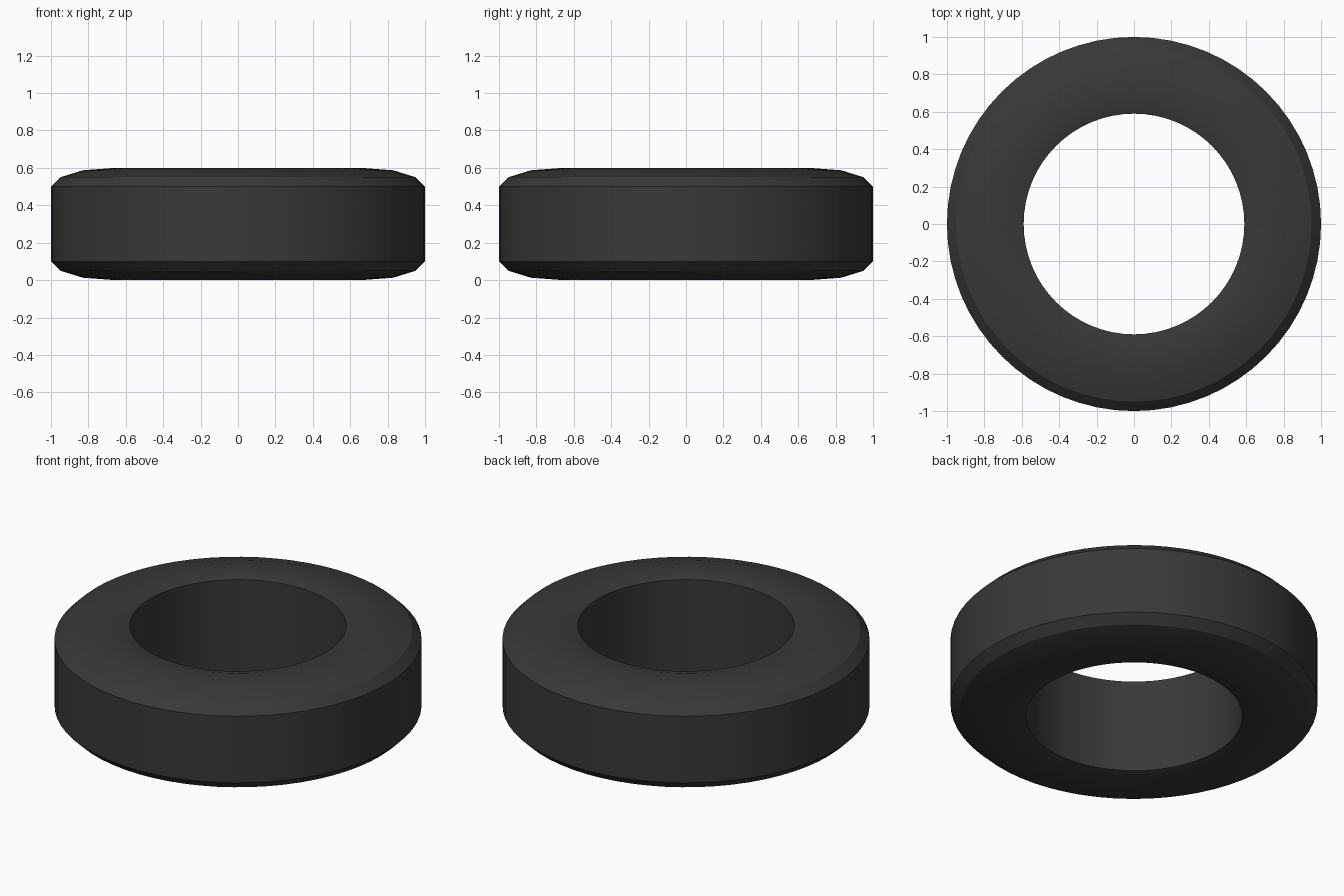
import bpy, bmesh, math

if "Cube" in bpy.data.objects:
    bpy.data.objects.remove(bpy.data.objects["Cube"])

SEGMENTS = 64

# upper half of the tyre section: (radius, height above mid-plane)
half = [(0.59, 0.28), (0.66, 0.30), (0.83, 0.287), (0.95, 0.25), (1.0, 0.20)]
profile = half + [(r, -h) for r, h in reversed(half)]

# revolve the closed section about z
bm = bmesh.new()
rings = []
for i in range(SEGMENTS):
    a = 2 * math.pi * i / SEGMENTS
    rings.append([bm.verts.new((r * math.cos(a), r * math.sin(a), 0.3 + h)) for r, h in profile])
n = len(profile)
for i in range(SEGMENTS):
    p, q = rings[i], rings[(i + 1) % SEGMENTS]
    for j in range(n):
        k = (j + 1) % n
        bm.faces.new((p[j], p[k], q[k], q[j]))
bmesh.ops.recalc_face_normals(bm, faces=bm.faces)
mesh = bpy.data.meshes.new("tyre")
bm.to_mesh(mesh)
bm.free()
tyre = bpy.data.objects.new("tyre", mesh)
bpy.context.collection.objects.link(tyre)

# dark rubber
rubber = bpy.data.materials.new("rubber")
rubber.diffuse_color = (0.04, 0.04, 0.038, 1)
rubber.use_nodes = True
rubber.node_tree.nodes["Principled BSDF"].inputs["Base Color"].default_value = rubber.diffuse_color
mesh.materials.append(rubber)

bpy.context.view_layer.objects.active = tyre
tyre.select_set(True)
bpy.ops.object.shade_smooth_by_angle(angle=math.radians(25))
